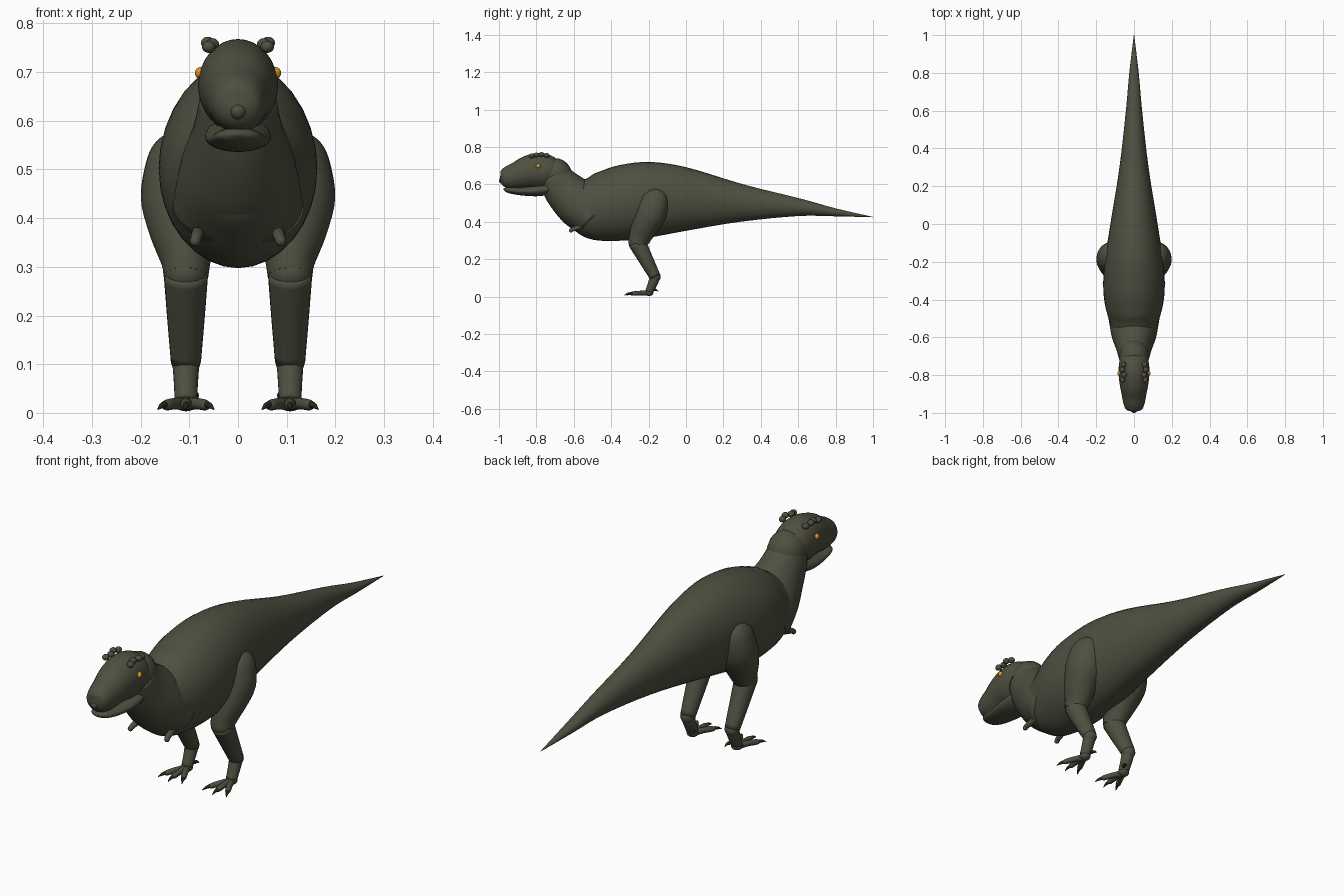
import bpy, bmesh, math
from mathutils import Vector

cube = bpy.data.objects.get("Cube")
if cube:
    bpy.data.objects.remove(cube, do_unlink=True)


def material(name, rgb):
    m = bpy.data.materials.new(name)
    m.use_nodes = True
    m.diffuse_color = (*rgb, 1)
    bsdf = m.node_tree.nodes["Principled BSDF"]
    bsdf.inputs["Base Color"].default_value = (*rgb, 1)
    bsdf.inputs["Roughness"].default_value = 0.8
    return m


hide = material("olive hide", (0.078, 0.078, 0.052))
amber = material("amber eye", (0.70, 0.30, 0.02))
horn = material("dark horn", (0.02, 0.02, 0.014))


def finish(bm, name, mat):
    bmesh.ops.recalc_face_normals(bm, faces=bm.faces)
    mesh = bpy.data.meshes.new(name)
    bm.to_mesh(mesh)
    bm.free()
    mesh.materials.append(mat)
    mesh.shade_smooth()
    obj = bpy.data.objects.new(name, mesh)
    bpy.context.collection.objects.link(obj)
    return obj


def spline(a, b, c, d, t):
    return b + 0.5 * t * (c - a + t * (2 * a - 5 * b + 4 * c - d + t * (3 * (b - c) + d - a)))


def loft(name, stations, mat=hide, sides=32, steps=4):
    """Smooth tube through stations of (x, y, z, half width, half height)."""
    pts = [stations[0], *stations, stations[-1]]
    rows = []
    for i in range(len(stations) - 1):
        for k in range(steps):
            rows.append([spline(*q, k / steps) for q in zip(*pts[i:i + 4])])
    rows.append(list(stations[-1]))
    bm = bmesh.new()
    rings = []
    for i, row in enumerate(rows):
        ahead, back = rows[min(i + 1, len(rows) - 1)], rows[max(i - 1, 0)]
        tangent = (Vector(ahead[:3]) - Vector(back[:3])).normalized()
        u = Vector((1, 0, 0))
        u = (u - tangent * u.dot(tangent)).normalized()
        v = tangent.cross(u)
        ru, rv = max(row[3], 0.001), max(row[4], 0.001)
        angles = [math.tau * k / sides for k in range(sides)]
        rings.append([bm.verts.new(Vector(row[:3]) + u * ru * math.cos(a) + v * rv * math.sin(a))
                      for a in angles])
    for r0, r1 in zip(rings, rings[1:]):
        for k in range(sides):
            n = (k + 1) % sides
            bm.faces.new((r0[k], r0[n], r1[n], r1[k]))
    bm.faces.new(rings[0])
    bm.faces.new(rings[-1])
    return finish(bm, name, mat)


def ball(name, pos, r, mat=hide, stretch=(1, 1, 1)):
    bm = bmesh.new()
    bmesh.ops.create_uvsphere(bm, u_segments=20, v_segments=12, radius=r)
    bmesh.ops.scale(bm, vec=stretch, verts=bm.verts)
    obj = finish(bm, name, mat)
    obj.location = pos
    return obj


def midline(name, stations):
    return loft(name, [(0, *s) for s in stations])


# Torso and tail
midline("body_and_tail", [
    (1.0, .425, .001, .001), (.8, .45, .025, .021), (.6, .478, .043, .048),
    (.3, .50, .077, .10), (0, .52, .125, .17), (-.18, .52, .152, .2),
    (-.32, .503, .163, .203), (-.42, .485, .155, .19), (-.50, .475, .135, .172),
    (-.58, .478, .112, .133), (-.66, .48, .075, .075), (-.69, .48, .004, .004)])

# Neck
midline("neck", [
    (-.50, .42, .135, .108), (-.58, .50, .12, .125),
    (-.66, .58, .092, .108), (-.71, .65, .078, .085)])
ball("nape", (0, -.70, .65), .09, hide, (.88, 1, 1))

# Head
midline("skull", [
    (-.665, .68, .01, .01), (-.68, .675, .05, .055), (-.72, .672, .075, .083),
    (-.78, .672, .082, .096), (-.84, .667, .077, .088), (-.90, .648, .066, .073),
    (-.95, .635, .056, .061), (-.98, .625, .042, .042), (-.994, .622, .006, .006)])
midline("lower_jaw", [
    (-.68, .59, .055, .03), (-.78, .568, .068, .031), (-.88, .563, .058, .022),
    (-.95, .57, .042, .016), (-.975, .575, .006, .004)])
ball("nose", (0, -.983, .62), .017)

for side, label in ((1, "left"), (-1, "right")):
    def mirrored(name, stations, mat=hide, sides=24, steps=4):
        return loft(f"{label}_{name}", [(side * s[0], *s[1:]) for s in stations], mat, sides, steps)

    # Eye, nostril and brow bumps
    ball(f"{label}_eye", (side * .076, -.79, .698), .0125, amber)
    ball(f"{label}_nostril", (side * .031, -.96, .675), .004, horn)
    for i, (x, y, z) in enumerate(((.060, -.825, .752), (.053, -.80, .757),
                                   (.062, -.772, .760), (.056, -.745, .755))):
        ball(f"{label}_brow_bump_{i + 1}", (side * x, y, z), .014, hide, (1, 1.1, .9))

    # Tiny arm
    mirrored("arm", [(.078, -.54, .38, .014, .014), (.085, -.60, .362, .012, .012),
                     (.088, -.618, .352, .009, .009)], sides=16)
    ball(f"{label}_hand", (side * .088, -.615, .353), .011)

    # Leg
    mirrored("thigh", [
        (.128, -.165, .578, .006, .006), (.127, -.165, .565, .037, .043),
        (.124, -.168, .53, .062, .072), (.118, -.185, .45, .082, .083),
        (.111, -.222, .375, .072, .072), (.107, -.25, .31, .051, .058),
        (.107, -.262, .28, .046, .048)])
    mirrored("shin", [(.107, -.262, .29, .046, .048), (.107, -.215, .20, .039, .039),
                      (.107, -.165, .105, .031, .03)])
    ball(f"{label}_knee", (side * .107, -.262, .29), .046)
    ball(f"{label}_ankle", (side * .107, -.165, .105), .03)
    mirrored("foot_shaft", [(.107, -.165, .105, .028, .028), (.107, -.18, .065, .025, .025),
                            (.107, -.198, .025, .023, .021)])
    ball(f"{label}_foot_pad", (side * .107, -.198, .02), .024, hide, (1, 1, .7))

    # Three front toes with claws
    for name, degrees in (("inner", -26), ("middle", 0), ("outer", 26)):
        dx, dy = math.sin(math.radians(degrees)), -math.cos(math.radians(degrees))

        def along(d, z, r):
            return (.107 + dx * d, -.198 + dy * d, z, r, r)
        mirrored(f"{name}_toe", [along(0, .018, .014), along(.05, .019, .012),
                                 along(.09, .016, .011), along(.102, .015, .005)], sides=16)
        mirrored(f"{name}_claw", [along(.092, .017, .008), along(.112, .015, .006),
                                  along(.132, .007, .001)], horn, sides=12)

    # Small rear claw
    mirrored("rear_claw", [(.092, -.178, .038, .009, .009), (.086, -.162, .036, .006, .006),
                           (.083, -.148, .028, .001, .001)], horn, sides=12)
